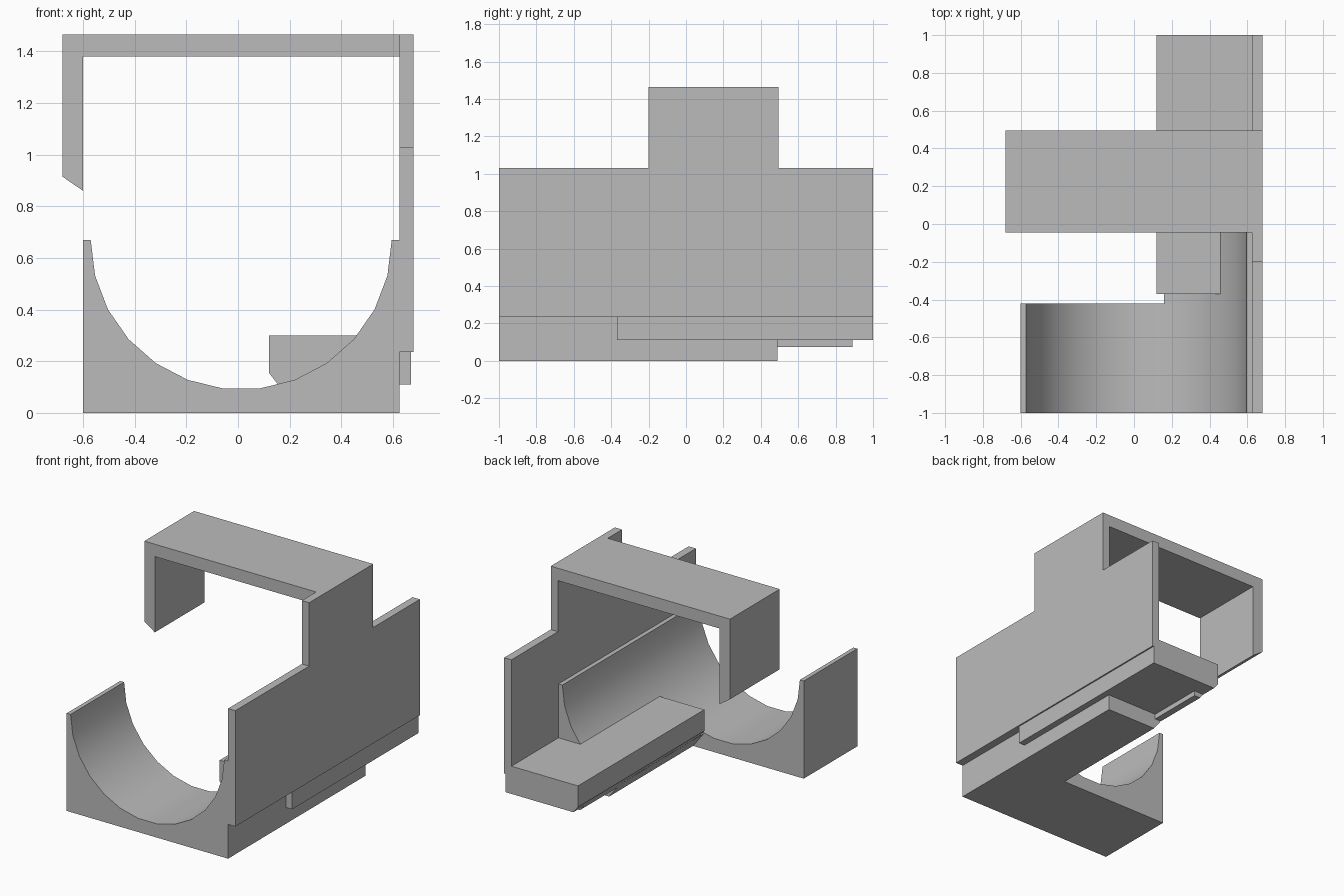
import bpy, bmesh, math

if "Cube" in bpy.data.objects:
    bpy.data.objects.remove(bpy.data.objects["Cube"])

GREY = (0.5, 0.5, 0.5, 1)
grey = bpy.data.materials.new("plain grey")
grey.use_nodes = True
grey.diffuse_color = GREY
grey.node_tree.nodes["Principled BSDF"].inputs["Base Color"].default_value = GREY


def extrude(name, points, direction):
    """Extrude a closed profile of 3D points along a direction."""
    bm = bmesh.new()
    face = bm.faces.new([bm.verts.new(p) for p in points])
    result = bmesh.ops.extrude_face_region(bm, geom=[face])
    moved = [v for v in result["geom"] if isinstance(v, bmesh.types.BMVert)]
    bmesh.ops.translate(bm, verts=moved, vec=direction)
    bmesh.ops.recalc_face_normals(bm, faces=bm.faces)
    mesh = bpy.data.meshes.new(name)
    bm.to_mesh(mesh)
    bm.free()
    mesh.materials.append(grey)
    obj = bpy.data.objects.new(name, mesh)
    bpy.context.collection.objects.link(obj)
    return obj


def along_y(name, profile, y0, y1):
    return extrude(name, [(x, y0, z) for x, z in profile], (0, y1 - y0, 0))


def along_x(name, profile, x0, x1):
    return extrude(name, [(x0, y, z) for y, z in profile], (x1 - x0, 0, 0))


# Rounded trough, from its left-hand rim down and across
SEGMENTS = 13
RIM = 0.67
trough = []
for k in range(SEGMENTS + 1):
    a = math.pi * k / SEGMENTS
    trough.append((0.0125 + 0.583 * math.cos(a), RIM - 0.58 * math.sin(a)))

# Front cradle and its long arm with an undercut inner edge
outer_side = [(0.625, 0), (0.625, RIM)]
cradle = along_y("cradle", outer_side + trough + [(-0.6, RIM), (-0.6, 0)], -1, -0.42)
arm_curve = [p for p in trough if p[0] > 0.16]
arm = along_y("cradle_arm", outer_side + arm_curve + [(0.16, 0.105), (0.24, 0)], -0.42, 0.49)

# Side wall with raised tab
along_x("side_wall", [(-1, 0.235), (1, 0.235), (1, 1.03), (0.495, 1.03),
                      (0.495, 1.465), (-0.2, 1.465), (-0.2, 1.03), (-1, 1.03)], 0.625, 0.68)

# Overhead arm with hanging flap
along_y("overhead_arm", [(-0.68, 0.915), (-0.6, 0.86), (-0.6, 1.38), (0.625, 1.38),
                         (0.625, 1.465), (-0.68, 1.465)], -0.045, 0.495)

# Floor bar, its shoulder under the wall, and the lip beneath
along_y("floor_bar", [(0.12, 0.155), (0.155, 0.11), (0.67, 0.11), (0.67, 0.235),
                      (0.625, 0.235), (0.625, 0.3), (0.12, 0.3)], -0.37, 1)
along_y("floor_bar_lip", [(0.155, 0.11), (0.182, 0.075), (0.23, 0.075), (0.23, 0.11)], 0.49, 0.89)

# Smooth the trough and keep the corners sharp
for obj in (cradle, arm):
    bpy.ops.object.select_all(action="DESELECT")
    obj.select_set(True)
    bpy.context.view_layer.objects.active = obj
    bpy.ops.object.shade_smooth_by_angle(angle=math.radians(30))
